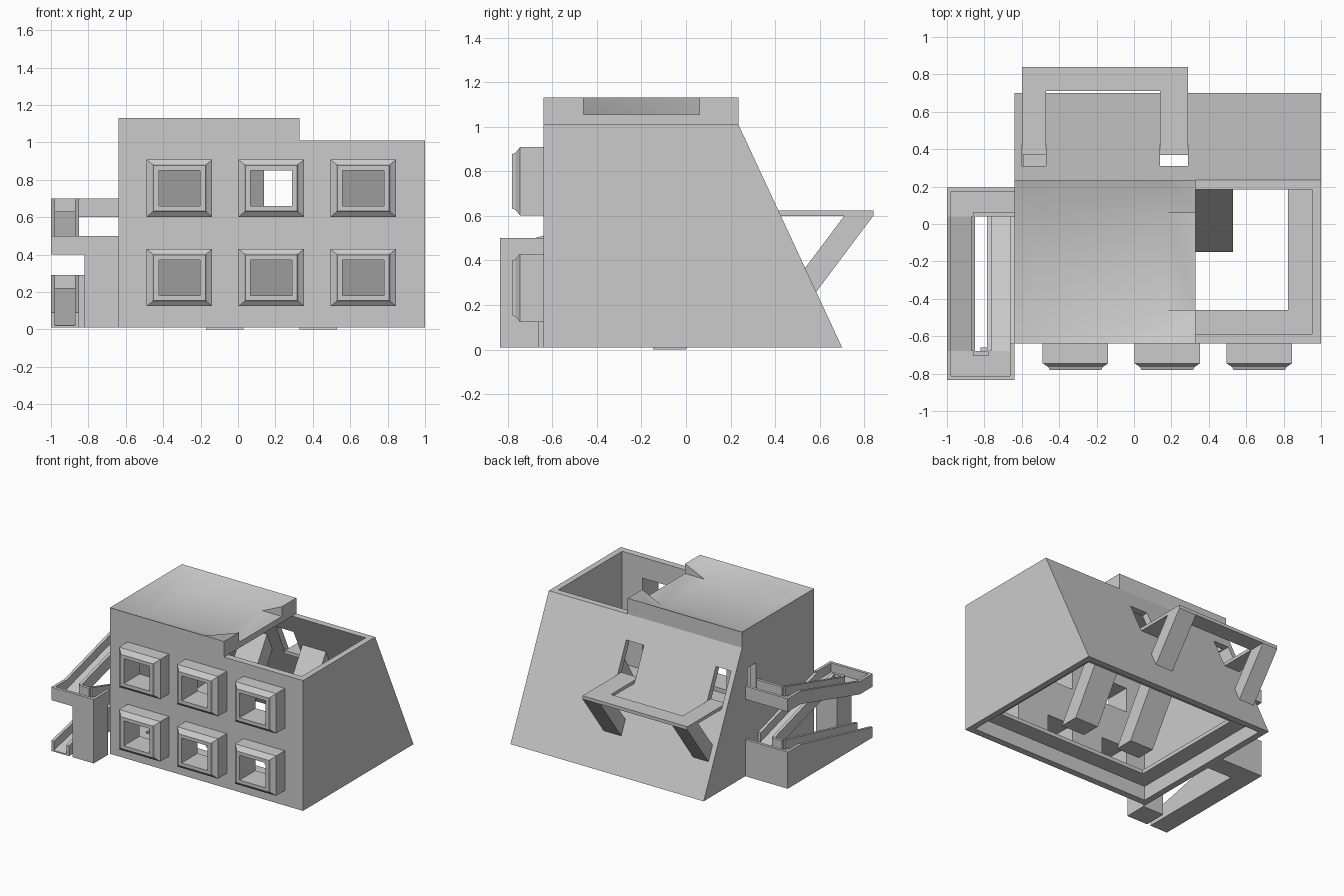
import bpy, bmesh

if "Cube" in bpy.data.objects:
    bpy.data.objects.remove(bpy.data.objects["Cube"])


def mesh_object(name, verts, faces):
    me = bpy.data.meshes.new(name)
    bm = bmesh.new()
    vs = [bm.verts.new(v) for v in verts]
    for f in faces:
        bm.faces.new([vs[i] for i in f])
    bmesh.ops.recalc_face_normals(bm, faces=bm.faces)
    bm.to_mesh(me)
    bm.free()
    ob = bpy.data.objects.new(name, me)
    bpy.context.collection.objects.link(ob)
    return ob


def prism(name, profile, x0, x1):
    """Extrude a (y, z) profile along x."""
    n = len(profile)
    verts = [(x, y, z) for x in (x0, x1) for y, z in profile]
    faces = [list(range(n)), list(range(n, 2 * n))]
    faces += [(i, (i + 1) % n, n + (i + 1) % n, n + i) for i in range(n)]
    return mesh_object(name, verts, faces)


def box(name, x0, x1, y0, y1, z0, z1):
    return prism(name, [(y0, z0), (y1, z0), (y1, z1), (y0, z1)], x0, x1)


def cut(target, cutter):
    cutter.hide_render = True
    mod = target.modifiers.new("cut", 'BOOLEAN')
    mod.operation = 'DIFFERENCE'
    mod.solver = 'EXACT'
    mod.object = cutter
    bpy.context.view_layer.objects.active = target
    bpy.ops.object.modifier_apply(modifier=mod.name)
    bpy.data.objects.remove(cutter)


WIN_X = (-0.313, 0.178, 0.67)
WIN_Z = (0.277, 0.755)
BAR_X = ((-0.6, -0.47), (0.14, 0.29))

# House shell: sloped back, open top and bottom
shell = prism("house_shell", [(-0.64, 0.01), (0.70, 0.01), (0.235, 1.01), (-0.64, 1.01)], -0.64, 1.0)
cut(shell, prism("cavity", [(-0.588, -0.09), (0.6965, -0.09), (0.1385, 1.11), (-0.588, 1.11)], -0.59, 0.953))
for x in WIN_X:
    for z in WIN_Z:
        cut(shell, box("window_hole", x - .11, x + .11, -0.75, -0.5, z - .095, z + .095))
for a, b in BAR_X:
    cut(shell, box("slot_hole", a, b, 0.2, 0.6, 0.6, 0.85))
cut(shell, box("door_hole", -0.75, -0.5, 0.065, 0.17, 0.63, 0.83))

# Inner ledge around the base
ledge = box("base_ledge", -0.6, 0.96, -0.6, 0.615, 0.12, 0.15)
cut(ledge, box("ledge_hole", -0.465, 0.823, -0.46, 0.49, 0, 0.3))


# Window surrounds: stepped, chamfered rings (half width, half height, y)
RINGS = [(.11, .095, -.62), (.175, .153, -.64), (.175, .153, -.745), (.145, .128, -.765),
         (.138, .122, -.78), (.11, .095, -.78)]
for z in WIN_Z:
    for x in WIN_X:
        verts = [(x + sx * w, y, z + sz * h) for w, h, y in RINGS
                 for sx, sz in ((-1, -1), (1, -1), (1, 1), (-1, 1))]
        n = len(RINGS)
        faces = [(4 * r + i, 4 * r + (i + 1) % 4, 4 * ((r + 1) % n) + (i + 1) % 4, 4 * ((r + 1) % n) + i)
                 for r in range(n) for i in range(4)]
        mesh_object("window_frame", verts, faces)

# Dished roof with a notch on the right side
L, R, F, B, lo, hi = -0.64, 0.33, -0.64, 0.235, 1.055, 1.13
li, ri, fi, bi = -0.47, 0.165, -0.46, 0.06
roof_verts = [
    (L, F, 1.01), (R, F, 1.01), (R, B, 1.01), (L, B, 1.01),      # 0-3 underside
    (L, F, hi), (ri, F, hi), (R, F, hi), (R, fi, hi),            # 4-7
    (R, fi, lo), (R, bi, lo), (R, bi, hi), (R, B, hi),           # 8-11
    (ri, B, hi), (L, B, hi),                                     # 12-13
    (li, fi, lo), (ri, fi, lo), (ri, bi, lo), (li, bi, lo)]      # 14-17
roof_faces = [(0, 1, 2, 3), (0, 1, 6, 5, 4), (1, 2, 11, 10, 9, 8, 7, 6), (2, 3, 13, 12, 11), (3, 0, 4, 13),
              (4, 5, 15, 14), (5, 6, 7, 15), (7, 8, 15), (8, 9, 16, 15), (9, 10, 16), (10, 11, 12, 16),
              (12, 13, 17, 16), (13, 4, 14, 17), (14, 15, 16, 17)]
roof = mesh_object("roof", roof_verts, roof_faces)
bpy.context.view_layer.objects.active = roof
roof.select_set(True)
bpy.ops.object.shade_smooth_by_angle(angle=0.6)
roof.select_set(False)

# Rear balcony frame with braces
box("balcony_bar", -0.6, 0.29, 0.71, 0.84, 0.6, 0.625)
for a, b in BAR_X:
    box("balcony_arm", a, b, 0.37, 0.71, 0.6, 0.625)
    prism("balcony_brace", [(0.71, 0.6), (0.84, 0.6), (0.57, 0.24), (0.505, 0.327)], a, b)

# Slanted inner posts
for a in (-0.17, 0.33):
    prism("inner_post", [(-0.15, 0), (0, 0), (0.39, 0.63), (0.32, 0.76)], a, a + 0.2)


# Stair flights: channel with two rails
def flight(name, x0, x1, y0, z0, y1, z1, solid=False):
    t = 0.022
    base = [(y1, 0.01), (y0, 0.01)] if solid else [(y1, z1 - .03), (y0, z0 - .03)]
    prism(name + "_floor", base + [(y0, z0), (y1, z1)], x0, x1)
    for a in (x0, x1 - t):
        prism(name + "_rail", [(y0, z0), (y1, z1), (y1, z1 + .07), (y0, z0 + .07)], a, a + t)


flight("lower_flight", -1, -0.85, -0.835, 0.02, 0.04, 0.22, True)
flight("middle_flight", -0.785, -0.64, 0.04, 0.22, -0.68, 0.43)
flight("upper_flight", -1, -0.85, -0.68, 0.43, 0.04, 0.63)


# Landings: slab, outer end rail and side rails
def landing(name, y0, y1, z0, z1, rail_y):
    box(name + "_slab", -1, -0.64, y0, y1, z0, z1)
    box(name + "_end_rail", -1, -0.64, rail_y, rail_y + 0.022, z1, z1 + .07)
    box(name + "_side_rail", -1, -0.978, y0, y1, z1, z1 + .07)


landing("low_landing", 0.04, 0.195, 0.01, 0.22, 0.173)
landing("front_landing", -0.835, -0.68, 0.4, 0.43, -0.835)
landing("top_landing", 0.04, 0.195, 0.6, 0.63, 0.173)
box("front_landing_side_rail", -0.662, -0.64, -0.835, -0.64, 0.43, 0.5)
box("low_landing_gap_rail", -0.86, -0.775, 0.04, 0.062, 0.22, 0.29)
box("front_landing_gap_rail", -0.86, -0.775, -0.702, -0.68, 0.43, 0.5)
box("top_landing_gap_rail", -0.86, -0.64, 0.04, 0.062, 0.63, 0.7)
box("landing_column", -0.82, -0.64, -0.835, -0.66, 0.01, 0.41)
